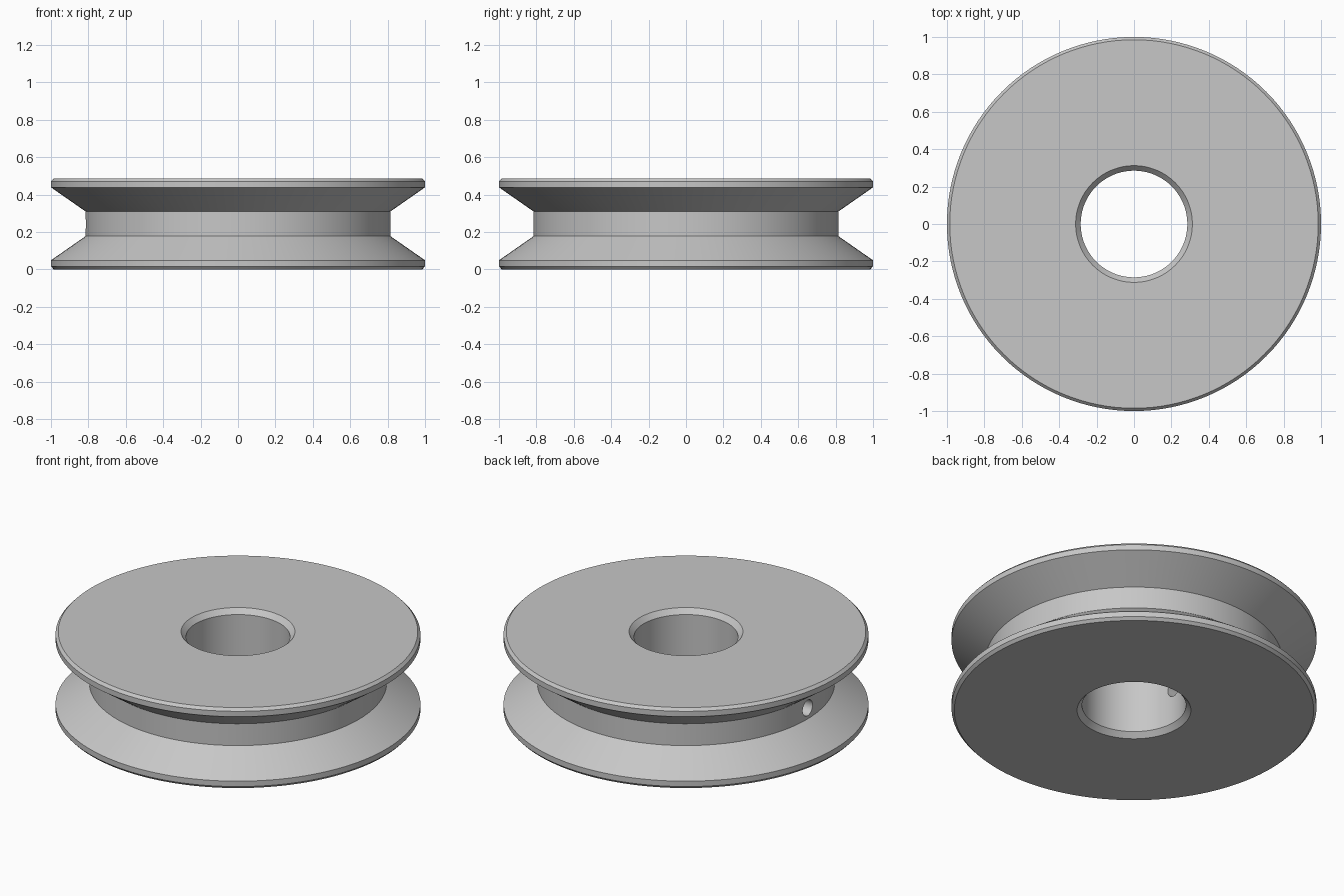
import bpy, bmesh, math
from mathutils import Matrix, Vector

if "Cube" in bpy.data.objects:
    bpy.data.objects.remove(bpy.data.objects["Cube"], do_unlink=True)

SEGMENTS = 128
HEIGHT = 0.487
MID = HEIGHT / 2

grey = bpy.data.materials.new("light grey")
grey.use_nodes = True
color = (0.57, 0.57, 0.57, 1)
grey.diffuse_color = color
grey.node_tree.nodes["Principled BSDF"].inputs["Base Color"].default_value = color


def make_object(name, bm):
    bmesh.ops.recalc_face_normals(bm, faces=bm.faces)
    mesh = bpy.data.meshes.new(name)
    bm.to_mesh(mesh)
    bm.free()
    mesh.materials.append(grey)
    obj = bpy.data.objects.new(name, mesh)
    bpy.context.collection.objects.link(obj)
    return obj


# Wheel: upper half of the section (radius, height above middle), mirrored and revolved
half = [(0.285, MID - 0.03), (0.312, MID), (0.985, MID),
        (1.0, MID - 0.016), (1.0, 0.195), (0.815, 0.066)]
section = half + [(r, -h) for r, h in reversed(half)]

bm = bmesh.new()
rings = []
for r, h in section:
    rings.append([bm.verts.new((r * math.cos(a), r * math.sin(a), MID + h))
                  for a in (math.tau * i / SEGMENTS for i in range(SEGMENTS))])
for k, ring in enumerate(rings):
    after = rings[(k + 1) % len(rings)]
    for i in range(SEGMENTS):
        j = (i + 1) % SEGMENTS
        bm.faces.new((ring[i], ring[j], after[j], after[i]))
wheel = make_object("grooved_wheel", bm)

# Radial set-screw hole from the groove floor to the bore
bm = bmesh.new()
bmesh.ops.create_cone(bm, cap_ends=True, segments=32, radius1=0.047, radius2=0.047,
                      depth=0.8,
                      matrix=Matrix.Translation(Vector((-0.55, 0, MID)))
                      @ Matrix.Rotation(math.pi / 2, 4, "Y"))
cutter = make_object("screw_hole_cutter", bm)
cutter.hide_render = True

cut = wheel.modifiers.new("screw_hole", "BOOLEAN")
cut.operation = "DIFFERENCE"
cut.solver = "EXACT"
cut.object = cutter

bpy.ops.object.select_all(action="DESELECT")
wheel.select_set(True)
bpy.context.view_layer.objects.active = wheel
bpy.ops.object.modifier_apply(modifier=cut.name)
bpy.data.objects.remove(cutter, do_unlink=True)
bpy.ops.object.shade_smooth_by_angle(angle=math.radians(30))
